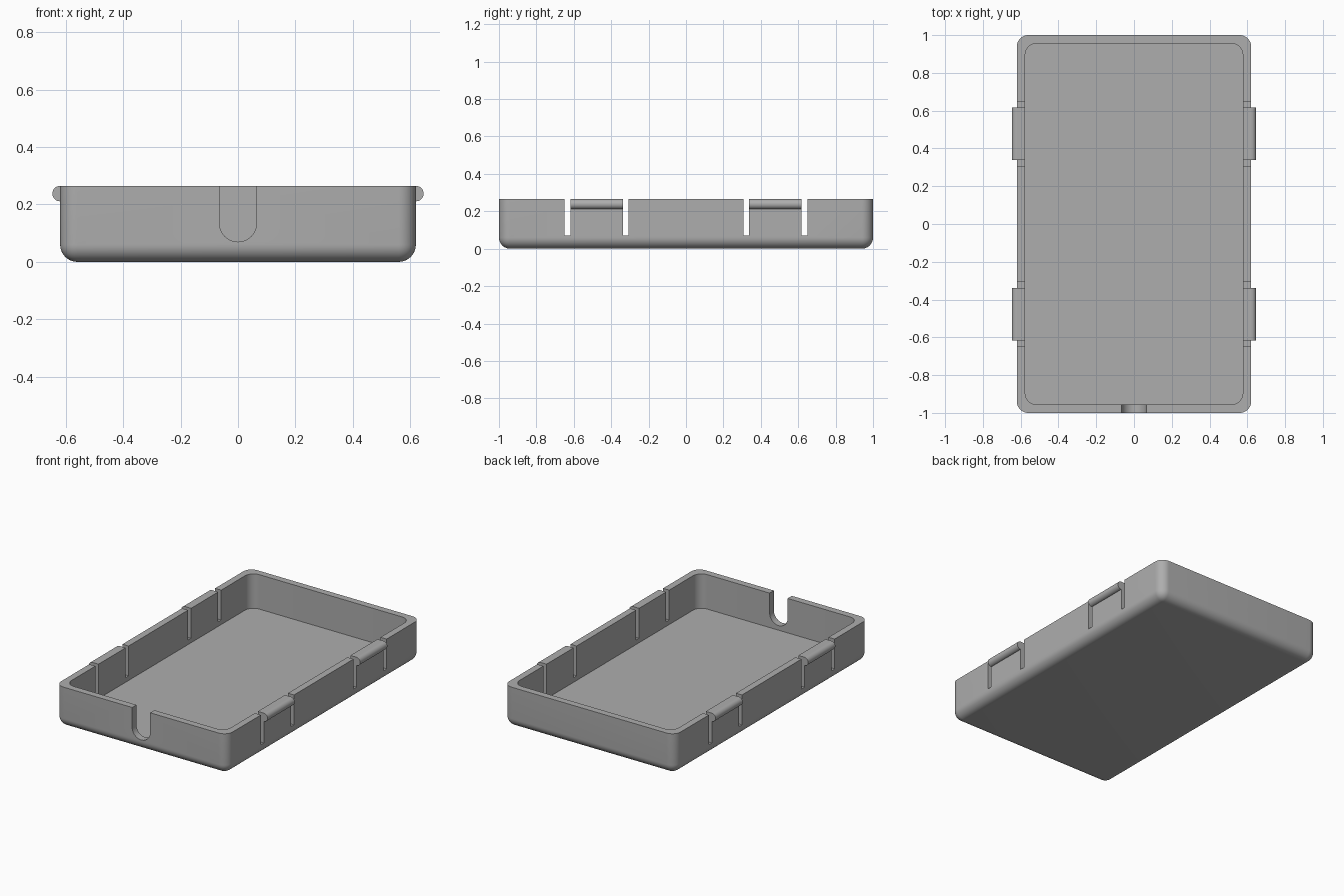
import bpy, bmesh, math
from mathutils import Matrix

if "Cube" in bpy.data.objects:
    bpy.data.objects.remove(bpy.data.objects["Cube"], do_unlink=True)

HALF_X, HALF_Y, HEIGHT = 0.62, 1.0, 0.265
WALL, FLOOR, RADIUS = 0.044, 0.04, 0.06
SLOT_BOTTOM, SLOT_WIDTH = 0.07, 0.031
CLIP_Y, CLIP_HALF, CLIP_RADIUS = 0.478, 0.14, 0.027

grey = bpy.data.materials.new("plastic grey")
grey.use_nodes = True
colour = (0.42, 0.42, 0.42, 1)
grey.diffuse_color = colour
grey.node_tree.nodes["Principled BSDF"].inputs["Base Color"].default_value = colour


def make_object(name, bm):
    bmesh.ops.recalc_face_normals(bm, faces=bm.faces[:])
    mesh = bpy.data.meshes.new(name)
    bm.to_mesh(mesh)
    bm.free()
    obj = bpy.data.objects.new(name, mesh)
    bpy.context.collection.objects.link(obj)
    mesh.materials.append(grey)
    return obj


def box(name, low, high, radius=0, round_bottom=False):
    """Box between two corners, with optional rounded uprights and bottom."""
    bm = bmesh.new()
    size = [b - a for a, b in zip(low, high)]
    middle = [(a + b) / 2 for a, b in zip(low, high)]
    bmesh.ops.create_cube(bm, size=1, matrix=Matrix.Translation(middle) @ Matrix.Diagonal((*size, 1)))
    if radius:
        def chosen(edge):
            zs = [v.co.z for v in edge.verts]
            return abs(zs[0] - zs[1]) > 0.01 or (round_bottom and max(zs) < middle[2])
        bmesh.ops.bevel(bm, geom=[e for e in bm.edges if chosen(e)], offset=radius,
                        segments=10, profile=0.5, affect='EDGES')
    return make_object(name, bm)


def prism(name, outline, direction):
    """Extrude a closed outline of points along a direction."""
    bm = bmesh.new()
    face = bm.faces.new([bm.verts.new(p) for p in outline])
    new = bmesh.ops.extrude_face_region(bm, geom=[face])["geom"]
    bmesh.ops.translate(bm, vec=direction, verts=[v for v in new if isinstance(v, bmesh.types.BMVert)])
    return make_object(name, bm)


def shade(obj):
    bpy.ops.object.select_all(action='DESELECT')
    obj.select_set(True)
    bpy.context.view_layer.objects.active = obj
    bpy.ops.object.shade_smooth_by_angle(angle=math.radians(35))


# Tray shell and the cavity that hollows it
tray = box("tray", (-HALF_X, -HALF_Y, 0), (HALF_X, HALF_Y, HEIGHT), RADIUS, True)
cutters = [box("cavity_cutter", (WALL - HALF_X, WALL - HALF_Y, FLOOR),
               (HALF_X - WALL, HALF_Y - WALL, HEIGHT + 0.1), RADIUS)]

# Narrow slots on both sides of every clip
for side in (-1, 1):
    for end in (-1, 1):
        for edge in (-1, 1):
            x = side * (HALF_X - WALL / 2)
            y = end * CLIP_Y + edge * (CLIP_HALF + SLOT_WIDTH / 2)
            cutters.append(box("slot_cutter", (x - 0.05, y - SLOT_WIDTH / 2, SLOT_BOTTOM),
                               (x + 0.05, y + SLOT_WIDTH / 2, HEIGHT + 0.1)))

# Round-bottomed cable notch in the front wall
notch_radius = 0.065
outline = [(notch_radius * math.cos(a), -HALF_Y - 0.05, SLOT_BOTTOM + notch_radius + notch_radius * math.sin(a))
           for a in (math.pi + math.pi * i / 24 for i in range(25))]
outline += [(notch_radius, -HALF_Y - 0.05, HEIGHT + 0.1), (-notch_radius, -HALF_Y - 0.05, HEIGHT + 0.1)]
cutters.append(prism("notch_cutter", outline, (0, 0.12, 0)))

# Apply the cuts
bpy.context.view_layer.objects.active = tray
for cutter in cutters:
    cut = tray.modifiers.new("cut", 'BOOLEAN')
    cut.operation = 'DIFFERENCE'
    cut.solver = 'EXACT'
    cut.object = cutter
    bpy.ops.object.modifier_apply(modifier=cut.name)
    bpy.data.objects.remove(cutter, do_unlink=True)
shade(tray)

# Half-round snap ridges along the clips
for side, side_name in ((-1, "right"), (1, "left")):
    for end, end_name in ((-1, "front"), (1, "back")):
        arc = [(side * (HALF_X + CLIP_RADIUS * math.cos(a)), end * CLIP_Y - CLIP_HALF,
                HEIGHT - CLIP_RADIUS + CLIP_RADIUS * math.sin(a))
               for a in (-math.pi / 2 + math.pi * i / 16 for i in range(17))]
        ridge = prism(f"snap_ridge_{end_name}_{side_name}", arc, (0, 2 * CLIP_HALF, 0))
        shade(ridge)
